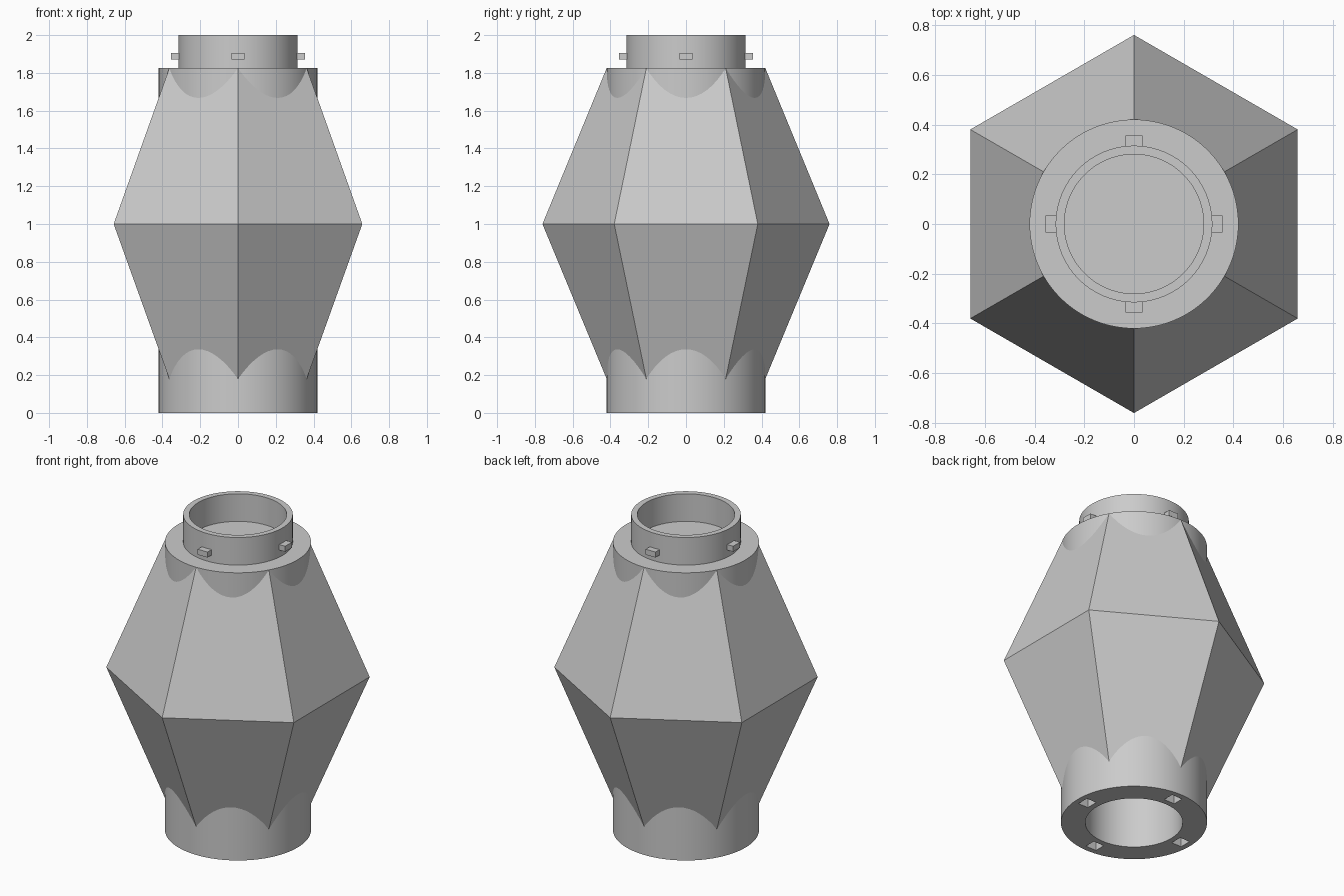
import bpy, bmesh, math
from mathutils import Matrix, Vector

cube = bpy.data.objects.get("Cube")
if cube:
    bpy.data.objects.remove(cube, do_unlink=True)

grey = bpy.data.materials.new("plain grey")
grey.use_nodes = True
COLOUR = (0.6, 0.6, 0.6, 1)
grey.diffuse_color = COLOUR
grey.node_tree.nodes["Principled BSDF"].inputs["Base Color"].default_value = COLOUR


def finish(name, bm, smooth=False):
    bmesh.ops.recalc_face_normals(bm, faces=bm.faces)
    mesh = bpy.data.meshes.new(name)
    bm.to_mesh(mesh)
    bm.free()
    mesh.materials.append(grey)
    obj = bpy.data.objects.new(name, mesh)
    bpy.context.collection.objects.link(obj)
    if smooth:
        smooth_sharp(obj)
    return obj


def smooth_sharp(obj):
    bpy.ops.object.select_all(action='DESELECT')
    obj.select_set(True)
    bpy.context.view_layer.objects.active = obj
    bpy.ops.object.shade_smooth_by_angle(angle=math.radians(30))


def lathe(name, profile, sides, closed=False, smooth=True):
    """Spin (radius, height) points about z, the first spoke along y."""
    bm = bmesh.new()
    verts = [bm.verts.new((0, r, z)) for r, z in profile]
    pairs = list(zip(verts, verts[1:]))
    if closed:
        pairs.append((verts[-1], verts[0]))
    edges = [bm.edges.new(p) for p in pairs]
    bmesh.ops.spin(bm, geom=verts + edges, cent=(0, 0, 0), axis=(0, 0, 1),
                   angle=math.tau, steps=sides, use_merge=False)
    bmesh.ops.remove_doubles(bm, verts=bm.verts, dist=1e-4)
    return finish(name, bm, smooth)


def four_boxes(name, radius, z, size):
    """Four equal boxes round the axis, one on each side."""
    bm = bmesh.new()
    for i in range(4):
        place = (Matrix.Rotation(i * math.pi / 2, 4, 'Z')
                 @ Matrix.Translation((radius, 0, z))
                 @ Matrix.Diagonal(Vector(size).to_4d()))
        bmesh.ops.create_cube(bm, size=1, matrix=place)
    return finish(name, bm)


BODY_R, TOP, TIP = 0.42, 1.825, 0.18
RING_OUT, RING_IN = 0.315, 0.28

# Round core with a deep socket bored into its base
core = lathe("round_core", [(0, TOP), (BODY_R, TOP), (BODY_R, 0),
                            (RING_IN, 0), (RING_IN, 1.0), (0, 1.0)], 96, smooth=False)

# Slots in the base that receive the lugs
cutter = four_boxes("slot_cutter", 0.35, 0.04, (0.07, 0.075, 0.16))
cutter.hide_render = True
cut = core.modifiers.new("slots", 'BOOLEAN')
cut.operation = 'DIFFERENCE'
cut.solver = 'EXACT'
cut.object = cutter
bpy.context.view_layer.objects.active = core
bpy.ops.object.modifier_apply(modifier=cut.name)
bpy.data.objects.remove(cutter, do_unlink=True)
smooth_sharp(core)

# Six-sided faceted shell around the core
lathe("faceted_shell", [(BODY_R, TIP), (0.76, 1.0), (BODY_R, TOP)], 6, smooth=False)

# Collar and its four lugs
lathe("top_collar", [(RING_IN, TOP), (RING_OUT, TOP), (RING_OUT, 2), (RING_IN, 2)],
      96, closed=True)
four_boxes("collar_lugs", 0.33, 1.888, (0.05, 0.068, 0.035))
